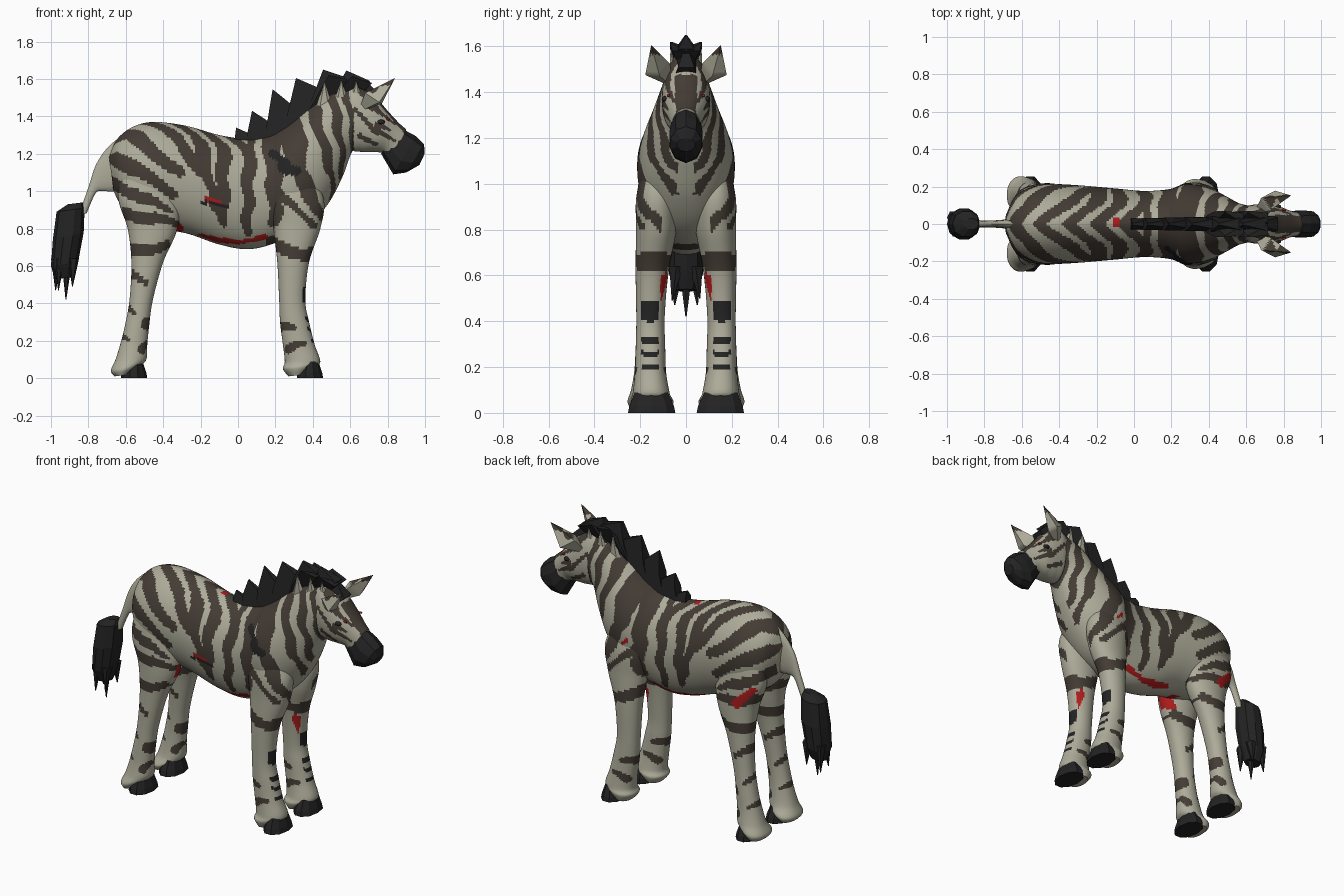
import bpy, bmesh, math
from mathutils import Vector

MATS = []
for mat_name, rgb in (("cream", (.42, .41, .32)), ("dark brown", (.058, .045, .035)),
                      ("black", (.017, .017, .017)), ("red", (.42, .012, .012))):
    MATS.append(bpy.data.materials.new(mat_name))
    MATS[-1].diffuse_color = (*rgb, 1)

# stripe strokes seen from the side: x1, z1, x2, z2, half width
BODY = [(-.56, 1.30, -.31, 1.10, .047), (-.40, 1.37, -.20, 1.10, .042), (-.23, 1.36, -.12, .92, .042),
        (-.08, 1.33, -.08, .84, .045), (.06, 1.31, .05, .78, .042), (-.66, 1.18, -.34, .99, .042),
        (-.66, 1.04, -.38, .90, .04), (-.60, .88, -.34, .83, .035), (.18, 1.33, .20, .85, .055),
        (.28, 1.34, .33, 1.15, .075), (.30, 1.15, .44, .88, .045), (.40, 1.46, .53, 1.0, .035),
        (.50, 1.52, .57, 1.15, .03), (.57, 1.58, .62, 1.3, .025), (.22, .98, .40, .82, .03)]
LEGS = [(-.60, .67, -.38, .71, .035), (-.58, .56, -.50, .50, .025), (-.60, .40, -.56, .36, .025),
        (-.50, .30, -.45, .26, .03), (-.62, .22, -.58, .20, .018), (-.52, .15, -.48, .20, .02),
        (.18, .73, .34, .65, .04), (.21, .28, .29, .26, .025), (.28, .16, .36, .18, .025),
        (.36, .64, .40, .68, .035)]
HEAD = [(.66, 1.54, .78, 1.40, .018), (.62, 1.45, .72, 1.33, .014), (.66, 1.30, .75, 1.26, .016),
        (.73, 1.35, .80, 1.32, .014), (.71, 1.45, .83, 1.36, .014), (.72, 1.33, .84, 1.26, .012)]
DARK = [(.20, 1.19, .27, 1.16, .03), (.24, 1.12, .32, 1.12, .035), (-.18, .935, -.05, .925, .01)]
BARS = [(.34, .33, .40, .32, .016), (.34, .27, .42, .26, .014), (.35, .21, .42, .20, .014),
        (.34, .45, .40, .43, .04)]

def hit(x, z, strokes):
    for x1, z1, x2, z2, w in strokes:
        dx, dz = x2 - x1, z2 - z1
        t = max(0, min(1, ((x - x1) * dx + (z - z1) * dz) / (dx * dx + dz * dz)))
        if math.hypot(x - x1 - t * dx, z - z1 - t * dz) < w * (1 - .4 * t):
            return True
    return False

def is_red(c):
    x, z, a = c.x, c.z, abs(c.y)
    if z > 1.2:
        return -.115 < x < -.075 and -.015 < c.y < .035
    if .06 < a < .14 and hit(x, z, [(-.20, .755, .0, .725, .018), (.15, .755, .0, .725, .014)]):
        return True
    if c.y < 0 and (hit(x, z, [(-.16, .96, -.10, .945, .016)]) or
                    a < .15 and hit(x, z, [(-.32, .80, -.37, .75, .028)])):
        return True
    if c.y > 0 and hit(x, z, [(-.50, .84, -.60, .94, .03), (.27, 1.03, .30, 1.0, .013)]):
        return True
    return a < .112 and hit(x, z, [(.34, .59, .36, .48, .022)])

def striped(c):
    if is_red(c):
        return 3
    a = abs(c.y)
    x = c.x + .010 * math.sin(31 * c.z + 9 * c.x)
    z = c.z + .010 * math.sin(27 * c.x + 11 * c.z)
    if c.x > .62:
        nose = a < .048 and hit(x, z, [(.80, 1.45, .90, 1.33, .04)])
        return 1 if nose or hit(x, z, HEAD) else 0
    if c.y < 0 and hit(x, z, DARK) or .12 < a < .195 and hit(x, z, BARS):
        return 2
    if c.z < .76:
        return 1 if hit(x, z, LEGS) else 0
    # chevrons: steep V on the chest with a pale middle, swept back along the spine
    chest = max(0, min(1, (c.x - .40 - .45 * (c.z - .9)) / .06))
    if chest > 0 and (c.z < 1.1 and a < .035 or c.z < .95 and a < .11):
        return 0
    z += chest * 1.3 * max(0, .16 - a)
    if c.z > 1.2 and c.x < .05:
        x += 1.1 * max(0, .1 - a)
    return 1 if hit(x, z, BODY) else 0

def finish(name, bm, paint, smooth=True):
    bmesh.ops.recalc_face_normals(bm, faces=bm.faces)
    me = bpy.data.meshes.new(name)
    for m in MATS:
        me.materials.append(m)
    for f in bm.faces:
        f.material_index = paint(f.calc_center_median()) if callable(paint) else paint
    bm.to_mesh(me)
    bm.free()
    ob = bpy.data.objects.new(name, me)
    bpy.context.collection.objects.link(ob)
    if smooth:
        bpy.ops.object.select_all(action='DESELECT')
        ob.select_set(True)
        bpy.context.view_layer.objects.active = ob
        bpy.ops.object.shade_smooth_by_angle(angle=math.radians(45))

def spline(rows, n):
    out = []
    for i in range(len(rows) - 1):
        p = [rows[max(0, min(len(rows) - 1, i + k))] for k in (-1, 0, 1, 2)]
        for t in (s / n for s in range(n)):
            out.append([b + .5 * t * (c - a + t * (2 * a - 5 * b + 4 * c - d + t * (3 * (b - c) + d - a)))
                        for a, b, c, d in zip(*p)])
    return out + [list(rows[-1])]

def bridge(bm, r, q):
    for k in range(len(r)):
        j = (k + 1) % len(r)
        bm.faces.new((r[k], r[j], q[j], q[k]))

def loft(name, rows, sides, n, paint, smooth=True, top=.9):
    """Each row: two opposite points (x, z), half width in y, centre y. top > 1 narrows the first half."""
    bm = bmesh.new()
    rings = []
    for ax, az, bx, bz, w, yc in spline(rows, n):
        rings.append([])
        for k in range(sides):
            s = math.sin(2 * math.pi * k / sides)
            u = (1 - math.cos(2 * math.pi * k / sides)) / 2
            y = w * math.copysign(abs(s) ** (top if u < .5 else .9), s)
            rings[-1].append(bm.verts.new((ax + (bx - ax) * u, yc + y, az + (bz - az) * u)))
    for r, q in zip(rings, rings[1:]):
        bridge(bm, r, q)
    bm.faces.new(rings[0])
    bm.faces.new(rings[-1])
    finish(name, bm, paint, smooth)

# torso and neck in one sweep
loft("torso_and_neck", [
    (-.69, 1.19, -.665, 1.0, .06, 0), (-.645, 1.28, -.62, .92, .15, 0), (-.56, 1.345, -.52, .84, .20, 0),
    (-.45, 1.37, -.40, .80, .213, 0), (-.28, 1.35, -.26, .77, .205, 0), (-.10, 1.30, -.10, .715, .19, 0),
    (.05, 1.28, .05, .69, .177, 0), (.17, 1.30, .19, .72, .185, 0), (.23, 1.33, .36, .80, .213, 0),
    (.30, 1.38, .48, .93, .193, 0), (.38, 1.45, .56, 1.08, .152, 0), (.47, 1.52, .61, 1.21, .116, 0),
    (.58, 1.57, .66, 1.24, .095, 0)], 100, 15, striped, True, 1.2)
# head and faceted muzzle
loft("head", [
    (.56, 1.55, .56, 1.35, .06, 0), (.63, 1.57, .60, 1.23, .098, 0), (.72, 1.52, .66, 1.21, .105, 0),
    (.80, 1.43, .72, 1.21, .098, 0), (.86, 1.365, .78, 1.20, .075, 0), (.90, 1.33, .81, 1.15, .064, 0)],
    80, 14, striped)
loft("muzzle", [
    (.875, 1.335, .765, 1.20, .064, 0), (.95, 1.295, .83, 1.09, .076, 0), (.995, 1.25, .90, 1.10, .07, 0),
    (.998, 1.20, .97, 1.14, .04, 0)], 10, 1, 2, False)

# legs, hooves, ears, eyes and pale locks on both sides
for s, side in ((1, "left"), (-1, "right")):
    loft("front_leg_" + side, [
        (.22, 1.10, .40, 1.10, .06, s * .115), (.18, .95, .46, .95, .088, s * .128),
        (.19, .80, .44, .80, .088, s * .13), (.21, .62, .38, .62, .072, s * .148),
        (.22, .42, .36, .42, .062, s * .155), (.225, .30, .38, .30, .064, s * .155),
        (.24, .18, .41, .18, .068, s * .155), (.25, .09, .44, .09, .08, s * .152),
        (.24, .05, .41, .06, .09, s * .15), (.27, .01, .36, .02, .075, s * .15)], 56, 11, striped)
    loft("hind_leg_" + side, [
        (-.62, 1.12, -.34, 1.12, .07, s * .12), (-.64, .96, -.31, .92, .09, s * .125),
        (-.59, .80, -.33, .78, .088, s * .13), (-.57, .62, -.40, .62, .07, s * .145),
        (-.58, .42, -.455, .42, .06, s * .155), (-.605, .28, -.475, .28, .06, s * .16),
        (-.63, .18, -.485, .18, .066, s * .16), (-.655, .10, -.49, .10, .08, s * .16),
        (-.68, .04, -.53, .06, .1, s * .155), (-.66, .01, -.58, .02, .085, s * .155)], 56, 11, striped)
    for part, x in (("front", .315), ("hind", -.625)):
        loft(f"{part}_hoof_{side}", [
            (x, 0, x + .14, 0, .108, s * .15), (x, .03, x + .135, .03, .102, s * .15),
            (x + .03, .09, x + .115, .09, .075, s * .152)], 10, 1, 2, False)
    # cupped ear with a dark tip
    bm = bmesh.new()
    base, inner, outer, tip, back, cup = [bm.verts.new((x, s * y, z)) for x, y, z in (
        (.64, .055, 1.42), (.725, .07, 1.525), (.755, .178, 1.475), (.84, .152, 1.605),
        (.68, .14, 1.525), (.77, .115, 1.47))]
    for mid in (cup, back):
        for p, q in ((base, inner), (inner, tip), (tip, outer), (outer, base)):
            bm.faces.new((p, q, mid))
    bmesh.ops.subdivide_edges(bm, edges=bm.edges[:], cuts=7, use_grid_fill=True)
    finish("ear_" + side, bm, lambda c: 1 if c.z > 1.565 or (c.z - c.x > .80 and c.z > 1.53) else 0)
    # eye with a small red corner
    for nm, r, p, idx in (("eye", .022, (.765, .093, 1.37), 2), ("eye_corner", .011, (.803, .077, 1.385), 3)):
        bm = bmesh.new()
        bmesh.ops.create_icosphere(bm, subdivisions=2, radius=r)
        for v in bm.verts:
            v.co = Vector((p[0] + v.co.x, s * p[1] + v.co.y * .6, p[2] + v.co.z * .6))
        finish(f"{nm}_{side}", bm, idx)
    for i, (x, z) in enumerate(((.46, 1.58), (.55, 1.59), (.63, 1.585))):
        loft(f"pale_lock_{side}_{i + 1}", [
            (x - .05, z - .15, x + .05, z - .13, .022, s * .05), (x, z, x + .004, z, .003, s * .066)],
            6, 1, 0, False)

def mane_wedge(name, tx, tz, px, pz, qx, qz, y, w):
    bm = bmesh.new()
    T, P, Q = Vector((tx, 0, tz)), Vector((px, 0, pz)), Vector((qx, 0, qz))
    prof = [(P, w * .8, 0), (Q, w, 0), (Q + (T - P) * .36, w * .8, .5), (T, .004, 1), (P + (T - P) * .5, w, .5)]
    a, b = [[bm.verts.new((v.x, k * h + y * f, v.z)) for v, h, f in prof] for k in (1, -1)]
    bm.faces.new(a)
    bm.faces.new(b)
    bridge(bm, a, b)
    finish(name, bm, 2, False)

# mane: a row of swept-back wedges (tip, rear base, front base), fanned out near the head
for i, r in enumerate((
        (-.01, 1.34, -.02, 1.26, .10, 1.26), (.075, 1.43, .04, 1.26, .20, 1.28), (.185, 1.545, .14, 1.27, .30, 1.34),
        (.31, 1.605, .24, 1.31, .42, 1.44), (.455, 1.65, .36, 1.40, .54, 1.52), (.58, 1.645, .48, 1.48, .67, 1.53),
        (.67, 1.605, .59, 1.53, .74, 1.48))):
    w = .03 + .0025 * i
    mane_wedge(f"mane_tuft_{i + 1}", *r, 0, w)
    for s in (1, -1) if i in (4, 5) else ():
        mane_wedge(f"mane_fan_{i + 1}_{'left' if s > 0 else 'right'}", r[0] + .03, r[1] - .03, *r[2:], s * .066, w * .8)

# tail stem, brush and its pointed locks
loft("tail", [
    (-.62, 1.30, -.60, 1.04, .04, 0), (-.70, 1.23, -.655, 1.0, .026, 0), (-.76, 1.14, -.715, 1.0, .02, 0),
    (-.80, 1.02, -.76, .99, .018, 0), (-.85, .88, -.81, .88, .018, 0)], 16, 5, 0)
loft("tail_brush", [
    (-.91, .93, -.83, .94, .03, 0), (-.97, .89, -.82, .91, .07, 0), (-.99, .74, -.825, .78, .086, 0),
    (-1.0, .60, -.855, .62, .078, 0), (-.98, .53, -.88, .54, .045, 0)], 10, 1, 2, False)
for i, (x, y, z) in enumerate(((-.92, 0, .42), (-.975, .05, .47), (-.885, -.06, .49),
                               (-.96, -.05, .47), (-.885, .06, .50))):
    loft(f"brush_lock_{i + 1}", [
        (x - .025, .64, x + .035, .64, .035, y * .7), (x - .002, z, x + .002, z, .003, y)], 6, 1, 2, False)
